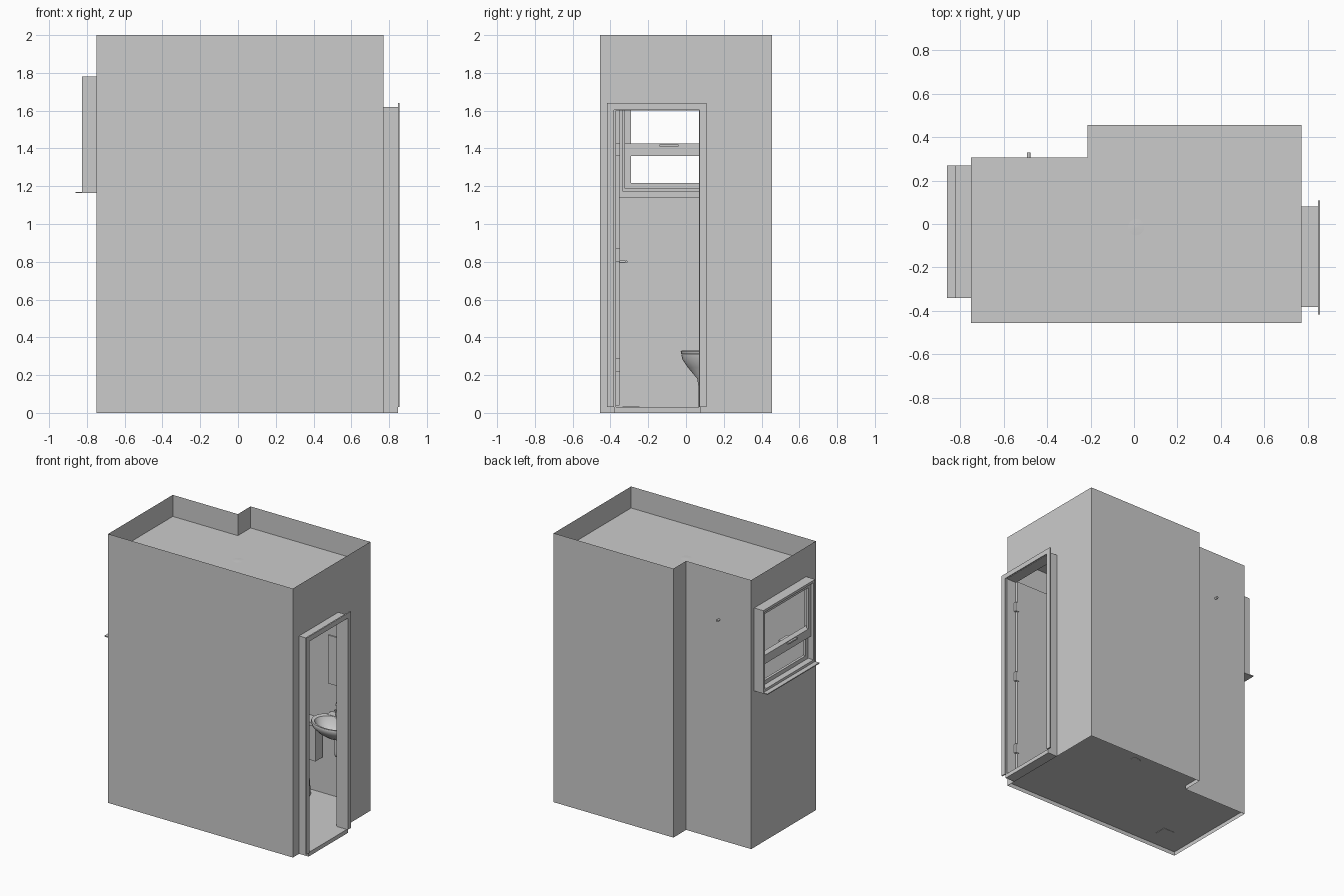
import bpy, bmesh, math
from mathutils import Vector

if "Cube" in bpy.data.objects:
    bpy.data.objects.remove(bpy.data.objects["Cube"])


def make(name, verts, faces, smooth=False):
    me = bpy.data.meshes.new(name)
    me.from_pydata(verts, [], faces)
    me.update()
    ob = bpy.data.objects.new(name, me)
    bpy.context.collection.objects.link(ob)
    bm = bmesh.new()
    bm.from_mesh(me)
    bmesh.ops.remove_doubles(bm, verts=bm.verts, dist=0.0001)
    bmesh.ops.recalc_face_normals(bm, faces=bm.faces)
    bm.to_mesh(me)
    bm.free()
    if smooth:
        bpy.ops.object.select_all(action='DESELECT')
        ob.select_set(True)
        bpy.context.view_layer.objects.active = ob
        bpy.ops.object.shade_smooth_by_angle(angle=math.radians(40))
    return ob


def boxes(name, items):
    """Several boxes (x0,x1,y0,y1,z0,z1) in one object."""
    v, f = [], []
    for x0, x1, y0, y1, z0, z1 in items:
        b = len(v)
        v += [(x, y, z) for x in (x0, x1) for y in (y0, y1) for z in (z0, z1)]
        f += [[b + i for i in q] for q in ((0, 1, 3, 2), (4, 6, 7, 5), (0, 4, 5, 1),
                                           (2, 3, 7, 6), (0, 2, 6, 4), (1, 5, 7, 3))]
    return make(name, v, f)


def frame(name, x0, x1, y0, y1, z0, z1, w, bottom=True, axis_w=None):
    """Rectangular frame facing x, with bar width w."""
    t = axis_w or w
    zb = z0 + t if bottom else z0
    items = [(x0, x1, y0, y0 + w, zb, z1 - t), (x0, x1, y1 - w, y1, zb, z1 - t),
             (x0, x1, y0, y1, z1 - t, z1)]
    if bottom:
        items.append((x0, x1, y0, y1, z0, zb))
    return boxes(name, items)


def loft(name, rings, n=32):
    """Skin of ellipses (cx, cy, z, rx, ry), ends closed."""
    v = [(cx + rx * math.cos(2 * math.pi * i / n), cy + ry * math.sin(2 * math.pi * i / n), z)
         for cx, cy, z, rx, ry in rings for i in range(n)]
    f = [[k * n + i, k * n + (i + 1) % n, (k + 1) * n + (i + 1) % n, (k + 1) * n + i]
         for k in range(len(rings) - 1) for i in range(n)]
    f += [list(range(n)), [len(v) - n + i for i in range(n)]]
    return make(name, v, f, True)


def tube(name, pts, r, n=12):
    """Round pipe swept along points."""
    v, f = [], []
    pts = [Vector(p) for p in pts]
    for k, p in enumerate(pts):
        d = (pts[min(k + 1, len(pts) - 1)] - pts[max(k - 1, 0)]).normalized()
        ref = Vector((1, 0, 0)) if abs(d.x) < 0.9 else Vector((0, 1, 0))
        a = d.cross(ref).normalized()
        b = d.cross(a)
        v += [p + r * (a * math.cos(2 * math.pi * i / n) + b * math.sin(2 * math.pi * i / n)) for i in range(n)]
    f = [[k * n + i, k * n + (i + 1) % n, (k + 1) * n + (i + 1) % n, (k + 1) * n + i]
         for k in range(len(pts) - 1) for i in range(n)]
    f += [list(range(n)), [len(v) - n + i for i in range(n)]]
    return make(name, v, f, True)


def arc(x, cy, cz, r, a0, a1, n=10):
    return [(x, cy + r * math.cos(math.radians(a0 + (a1 - a0) * i / n)),
             cz + r * math.sin(math.radians(a0 + (a1 - a0) * i / n))) for i in range(n + 1)]


# room shell: thin walls with openings for door and window
X0, X1, Y0, Y1, YN, XN = -0.75, 0.77, -0.455, 0.455, 0.305, -0.215
FLOOR, CEIL, TOP = 0.03, 1.84, 2.0
plan = [(X0, Y0), (X1, Y0), (X1, Y1), (XN, Y1), (XN, YN), (X0, YN)]
openings = {1: (-0.38, 0.075, 0.0, 1.62), 5: (-0.34, 0.27, 1.17, 1.78)}
verts, faces = [], []


def panel(p, q, z0, z1):
    b = len(verts)
    verts.extend([(*p, z0), (*q, z0), (*q, z1), (*p, z1)])
    faces.append([b, b + 1, b + 2, b + 3])


for i, p in enumerate(plan):
    q = plan[(i + 1) % len(plan)]
    if i in openings:
        a, b, z0, z1 = openings[i]
        x, lo, hi = p[0], min(p[1], q[1]), max(p[1], q[1])
        panel((x, lo), (x, a), 0, TOP)
        panel((x, b), (x, hi), 0, TOP)
        panel((x, a), (x, b), z1, TOP)
        if z0 > 0:
            panel((x, a), (x, b), 0, z0)
    else:
        panel(p, q, 0, TOP)
make("walls", verts, faces)
make("ceiling", [(x, y, CEIL) for x, y in plan], [range(6)])
make("floor", [(x, y, FLOOR) for x, y in plan], [range(6)])

# door lining, trims, threshold, open door and hinges
frame("door_jamb", X1, 0.848, -0.382, 0.08, 0, 1.62, 0.012, False, 0.02)
frame("door_trim_outside", 0.846, 0.856, -0.417, 0.108, 0.03, 1.64, 0.037, False)
frame("door_trim_inside", 0.76, X1, -0.417, 0.108, 0.03, 1.64, 0.037, False)
boxes("door_threshold", [(X1, 0.848, -0.37, 0.07, 0, FLOOR)])
boxes("door", [(0.335, 0.765, -0.378, -0.353, 0.04, 1.6)])
boxes("door_hinges", [(0.755, 0.782, -0.372, -0.35, z, z + 0.07) for z in (0.22, 0.8, 1.36)])
for side, y in ((-1, -0.378), (1, -0.353)):
    tube("door_handle", [(0.37, y, 0.8), (0.37, y + side * 0.03, 0.8), (0.375, y + side * 0.036, 0.8),
                         (0.45, y + side * 0.036, 0.8)], 0.007)

# sash window, sill and catch
frame("window_frame", -0.825, X0, -0.34, 0.27, 1.17, 1.78, 0.018)
frame("upper_sash", -0.805, -0.785, -0.322, 0.252, 1.395, 1.762, 0.03)
frame("lower_sash", -0.78, -0.76, -0.322, 0.252, 1.188, 1.395, 0.03)
boxes("meeting_rail", [(-0.805, -0.76, -0.322, 0.252, 1.36, 1.425)])
boxes("window_catch", [(-0.76, -0.735, -0.14, -0.04, 1.41, 1.42), (-0.82, -0.805, -0.14, -0.04, 1.41, 1.42)])
boxes("window_sill", [(-0.86, X0, -0.34, 0.27, 1.163, 1.17)])
frame("window_trim_inside", X0, -0.742, -0.37, 0.30, 1.14, 1.81, 0.035)

# toilet
tx = 0.27
loft("toilet_bowl", [(tx, 0.25, FLOOR, 0.085, 0.185), (tx, 0.25, 0.05, 0.082, 0.183),
                     (tx, 0.25, 0.13, 0.07, 0.183), (tx, 0.24, 0.18, 0.075, 0.18),
                     (tx, 0.205, 0.24, 0.1, 0.195), (tx, 0.18, 0.285, 0.116, 0.2),
                     (tx, 0.175, 0.31, 0.12, 0.2), (tx, 0.175, 0.31, 0.09, 0.165),
                     (tx, 0.18, 0.25, 0.075, 0.13), (tx, 0.2, 0.19, 0.03, 0.05)])
loft("toilet_lid", [(tx, 0.175, 0.312, 0.118, 0.2), (tx, 0.175, 0.325, 0.122, 0.204),
                    (tx, 0.175, 0.333, 0.11, 0.192)])
boxes("toilet_tank", [(tx - 0.115, tx + 0.115, 0.36, 0.445, 0.3, 0.56),
                      (tx - 0.12, tx + 0.12, 0.352, 0.45, 0.56, 0.585)])
loft("toilet_waste_pipe", [(0.28, 0.34, 0.028, 0.04, 0.04), (0.28, 0.34, 0.05, 0.04, 0.04)], 16)

# wall basin with tap and trap
sx, sy = 0.57, 0.325
loft("basin", [(sx, sy + 0.02, 0.535, 0.03, 0.03), (sx, sy + 0.015, 0.545, 0.08, 0.06),
               (sx, sy + 0.01, 0.575, 0.13, 0.095), (sx, sy, 0.615, 0.165, 0.12),
               (sx, sy, 0.645, 0.175, 0.13), (sx, sy, 0.655, 0.172, 0.127),
               (sx, sy - 0.012, 0.652, 0.145, 0.098), (sx, sy - 0.01, 0.6, 0.12, 0.078),
               (sx, sy, 0.56, 0.05, 0.035)])
boxes("basin_back", [(sx - 0.12, sx + 0.12, 0.40, Y1, 0.6, 0.655)])
tube("tap_spout", [(sx, 0.42, 0.65), (sx, 0.42, 0.75)] + arc(sx, 0.38, 0.76, 0.04, 0, 165), 0.008)
for dx in (-0.05, 0.05):
    tube("tap_handle", [(sx + dx, 0.42, 0.65), (sx + dx, 0.42, 0.685)], 0.011)
    boxes("tap_lever", [(sx + dx - 0.02, sx + dx + 0.02, 0.415, 0.425, 0.685, 0.693)])
tube("basin_trap", [(sx, 0.34, 0.54), (sx, 0.34, 0.44)] + arc(sx, 0.37, 0.42, 0.03, 180, 360)
     + [(sx, 0.40, 0.45)] + arc(sx, 0.42, 0.46, 0.02, 180, 90, 5) + [(sx, Y1, 0.48)], 0.013)
boxes("mirror", [(sx - 0.14, sx + 0.14, 0.445, Y1 - 0.001, 0.86, 1.22)])

# shower
hx = -0.485
tube("shower_arm", [(hx, 0.33, 1.636), (hx, 0.26, 1.636), (hx, 0.24, 1.63), (hx, 0.2, 1.59)], 0.008)
tube("shower_head", [(hx, 0.205, 1.595), (hx, 0.195, 1.585)], 0.02, 20)
tube("shower_rose", [(hx, 0.195, 1.585), (hx, 0.18, 1.57)], 0.036, 20)
tube("shower_valve", [(hx, YN - 0.001, 0.85), (hx, 0.293, 0.85)], 0.045, 24)
tube("shower_knob", [(hx, 0.293, 0.85), (hx, 0.26, 0.85)], 0.018, 16)
boxes("shower_drain", [(-0.57, -0.48, -0.335, -0.245, 0.028, 0.033)])

# ceiling light
loft("ceiling_light", [(0.01, -0.015, CEIL + 0.002, 0.005, 0.005), (0.01, -0.015, CEIL - 0.002, 0.07, 0.07),
                       (0.01, -0.015, CEIL - 0.02, 0.07, 0.07), (0.01, -0.015, CEIL - 0.045, 0.05, 0.05),
                       (0.01, -0.015, CEIL - 0.055, 0.02, 0.02)])
